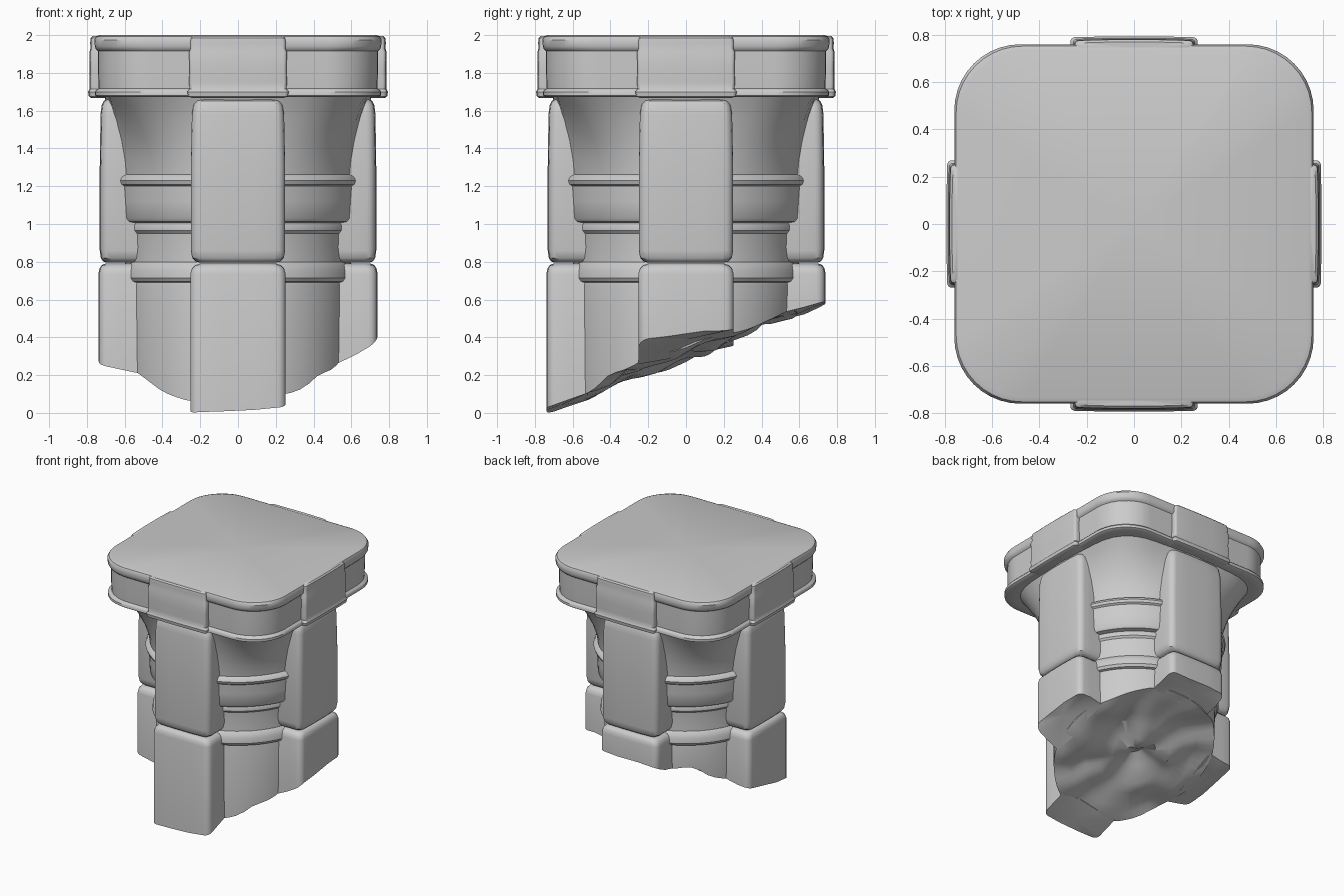
import bpy, bmesh
from math import sin, cos, pi, radians
from mathutils import Vector, Matrix, noise

if "Cube" in bpy.data.objects:
    bpy.data.objects.remove(bpy.data.objects["Cube"])


def clamp(v, lo=0.0, hi=1.0):
    return min(max(v, lo), hi)


def cut_z(x, y):
    """Height of the jagged, sloping break at the bottom."""
    inner = clamp(1 - max(abs(x), abs(y)) / 0.65)
    rough = noise.noise(Vector((x * 4.5, y * 4.5, 1.7))) * (0.025 + 0.10 * inner)
    # the side blocks are chipped higher towards the front
    chip = (0.13 if x > 0 else 0.09) * clamp((abs(x) - 0.5) / 0.23)
    chip *= clamp((0.3 - y) / 0.5)
    z = 0.01 + 0.39 * (y + 0.735) + 0.05 * x + chip + rough + 0.05 * inner
    return clamp(z, 0.0, 0.63)


def loft(name, rings, cap_first=True, cap_last=True, angle=35):
    """Skin a stack of equal-length rings; caps are fans around a centre."""
    bm = bmesh.new()
    loops = [[bm.verts.new(p) for p in ring] for ring in rings]
    n = len(loops[0])
    for a, b in zip(loops, loops[1:]):
        for i in range(n):
            j = (i + 1) % n
            bm.faces.new((a[i], a[j], b[j], b[i]))
    for loop, wanted in ((loops[0], cap_first), (loops[-1], cap_last)):
        if wanted:
            mid = bm.verts.new(sum((v.co for v in loop), Vector()) / n)
            for i in range(n):
                bm.faces.new((loop[i], loop[(i + 1) % n], mid))
    bmesh.ops.recalc_face_normals(bm, faces=bm.faces)
    mesh = bpy.data.meshes.new(name)
    bm.to_mesh(mesh)
    bm.free()
    ob = bpy.data.objects.new(name, mesh)
    bpy.context.collection.objects.link(ob)
    bpy.ops.object.select_all(action='DESELECT')
    ob.select_set(True)
    bpy.context.view_layer.objects.active = ob
    bpy.ops.object.shade_smooth_by_angle(angle=radians(angle))
    return ob


def block_ring(half, near, far, bevel, z, inset, turn):
    """Plan of a block with rounded outer corners, turned to one side."""
    w, d = half - inset, far - inset * 0.7
    right = [(w, near), (w, (near + d) / 2)]
    for k in range(5):
        a = k * pi / 8
        right.append((w - bevel + bevel * cos(a), d - bevel + bevel * sin(a)))
    right.append((w * 0.35, d + 0.004))
    outline = right + [(-x, y) for x, y in reversed(right)]
    outline += [(-w * 0.35, near), (w * 0.35, near)]
    rot = Matrix.Rotation(turn, 3, 'Z')
    ring = [rot @ Vector((x, -y, 0)) for x, y in outline]
    for p in ring:
        p.z = cut_z(p.x, p.y) if z is None else z
    return ring


def block(name, half, near, far, bevel, profile, turn):
    loft(name, [block_ring(half, near, far, bevel, z, i, turn)
                for z, i in profile])


def circle(r, z, square=0.0, n=64):
    """Circle whose diagonals can be pushed out towards a square."""
    ring = []
    for i in range(n):
        a = 2 * pi * i / n
        s = r * (1 + square * sin(2 * a) ** 4)
        ring.append(Vector((s * cos(a), s * sin(a), z)))
    return ring


def broken_circle(r):
    ring = circle(r, 0)
    for p in ring:
        p.z = cut_z(p.x, p.y)
    return ring


def rounded_square(h, z, r=0.28):
    ring = []
    for q in range(4):
        cx = (h - r) * (1 if q in (0, 3) else -1)
        cy = (h - r) * (1 if q < 2 else -1)
        for k in range(11):
            a = q * pi / 2 + k * pi / 20
            ring.append(Vector((cx + r * cos(a), cy + r * sin(a), z)))
    return ring


# Round core column: broken underside, collars and flared, squared-off head
core_profile = [
    (0.595, 0.675), (0.592, 0.69), (0.61, 0.695), (0.622, 0.715), (0.618, 0.755),
    (0.605, 0.785), (0.59, 0.80), (0.587, 0.88), (0.59, 0.95), (0.602, 0.965),
    (0.602, 0.995), (0.595, 1.005), (0.628, 1.012), (0.641, 1.03), (0.646, 1.12),
    (0.651, 1.20), (0.665, 1.21), (0.672, 1.23), (0.662, 1.25), (0.642, 1.262),
    (0.646, 1.34), (0.656, 1.44), (0.672, 1.54), (0.69, 1.62), (0.71, 1.68)]
rings = [broken_circle(r) for r in (0.06, 0.16, 0.26, 0.36, 0.46, 0.54, 0.59)]
rings += [circle(r, z, 0.19 * clamp((z - 1.27) / 0.4) ** 1.6)
          for r, z in core_profile]
loft("core_column", rings, cap_last=False)

# Top slab with a lip above and below
slab_profile = [
    (0.70, 1.672), (0.745, 1.672), (0.757, 1.68), (0.757, 1.70), (0.75, 1.71),
    (0.738, 1.718), (0.741, 1.80), (0.742, 1.915), (0.752, 1.925), (0.758, 1.94),
    (0.760, 1.975), (0.752, 1.993), (0.735, 2.0)]
loft("top_slab", [rounded_square(h, z) for h, z in slab_profile])

# Stone blocks on the four sides
lower = [(None, 0.0), (0.735, 0.0), (0.765, 0.008), (0.782, 0.025), (0.79, 0.05)]
upper = [(0.795, 0.05), (0.803, 0.025), (0.82, 0.008), (0.86, 0.0), (1.30, 0.0),
         (1.58, 0.006), (1.63, 0.015), (1.652, 0.03), (1.662, 0.06)]
band = [(1.668, 0.02), (1.675, 0.002), (1.70, -0.004), (1.715, 0.008), (1.75, 0.006),
        (1.82, 0.008), (1.91, 0.006), (1.93, 0.014), (1.96, 0.012), (1.985, 0.016),
        (1.995, 0.03)]
for k, side in enumerate(("front", "right", "back", "left")):
    turn = k * pi / 2
    block(side + "_lower_block", 0.252, 0.52, 0.735, 0.045, lower, turn)
    block(side + "_upper_block", 0.25, 0.52, 0.728, 0.045, upper, turn)
    block(side + "_slab_band", 0.265, 0.70, 0.787, 0.018, band, turn)
